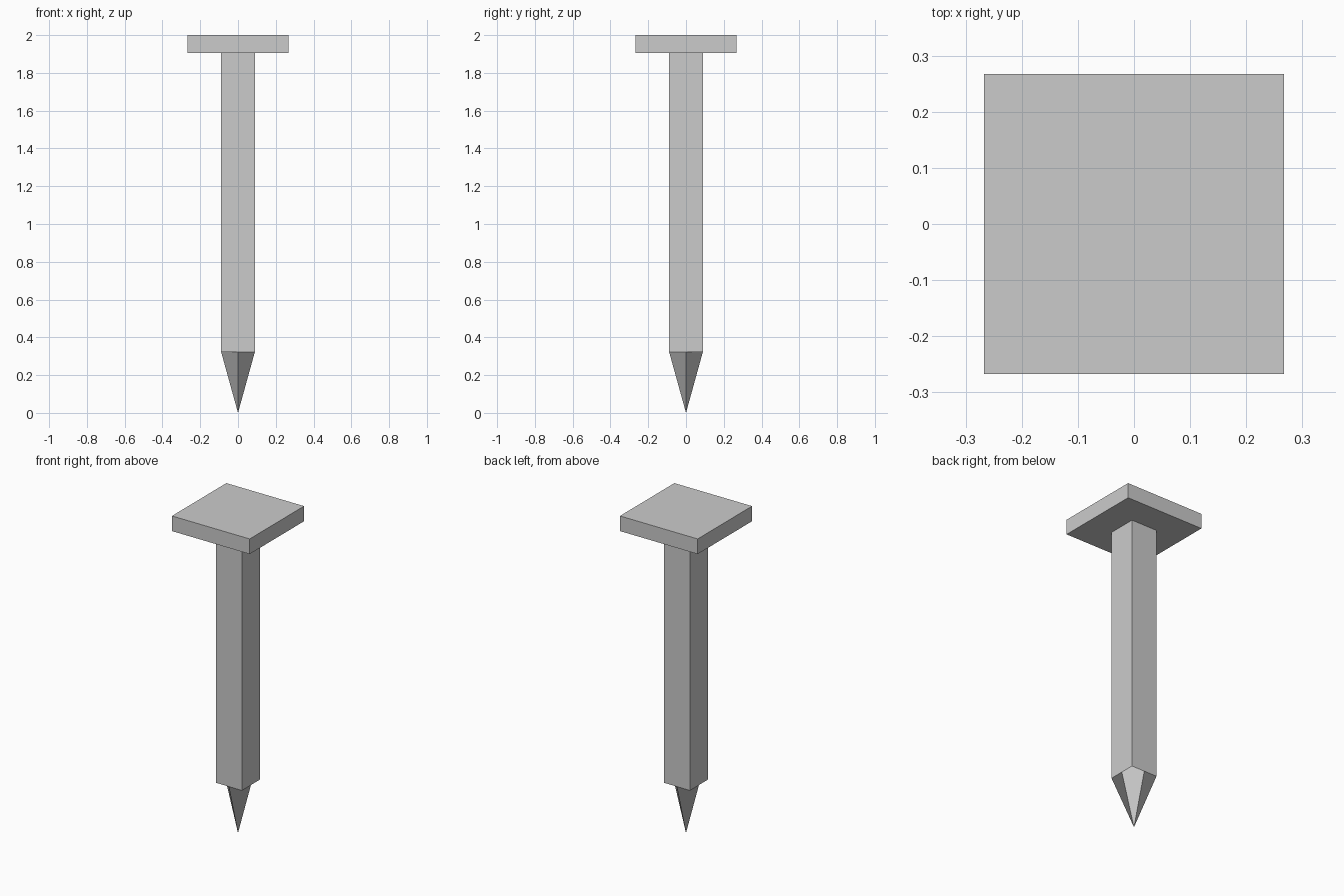
import bpy, bmesh

if "Cube" in bpy.data.objects:
    bpy.data.objects.remove(bpy.data.objects["Cube"])

HEAD, SHANK = 0.267, 0.089          # half widths
Z_TIP, Z_SHOULDER, Z_HEAD, Z_TOP = 0.0, 0.322, 1.906, 2.0


def finish(bm, name):
    mesh = bpy.data.meshes.new(name)
    bm.to_mesh(mesh)
    bm.free()
    obj = bpy.data.objects.new(name, mesh)
    bpy.context.collection.objects.link(obj)
    return obj


# Flat square head
bm = bmesh.new()
bmesh.ops.create_cube(bm, size=1)
bmesh.ops.scale(bm, verts=bm.verts, vec=(2 * HEAD, 2 * HEAD, Z_TOP - Z_HEAD))
bmesh.ops.translate(bm, verts=bm.verts, vec=(0, 0, (Z_TOP + Z_HEAD) / 2))
finish(bm, "nail_head")

# Square shank: ring of corners and edge midpoints, point pulled from the centre
bm = bmesh.new()
ring_dirs = [(1, 1), (0, 1), (-1, 1), (-1, 0), (-1, -1), (0, -1), (1, -1), (1, 0)]
low = [bm.verts.new((x * SHANK, y * SHANK, Z_SHOULDER)) for x, y in ring_dirs]
high = [bm.verts.new((x * SHANK, y * SHANK, Z_HEAD)) for x, y in ring_dirs]
tip = bm.verts.new((0, 0, Z_TIP))
for i in range(8):
    j = (i + 1) % 8
    bm.faces.new((low[i], low[j], high[j], high[i]))

# Four folded point faces; the start vertex sets the fold, parallel on all four
for i in range(0, 8, 2):
    before, corner, after = low[i - 1], low[i], low[(i + 1) % 8]
    if i in (0, 4):
        bm.faces.new((after, corner, before, tip))
    else:
        bm.faces.new((corner, before, tip, after))
bm.faces.new(high)
bm.normal_update()
finish(bm, "nail_shank")
